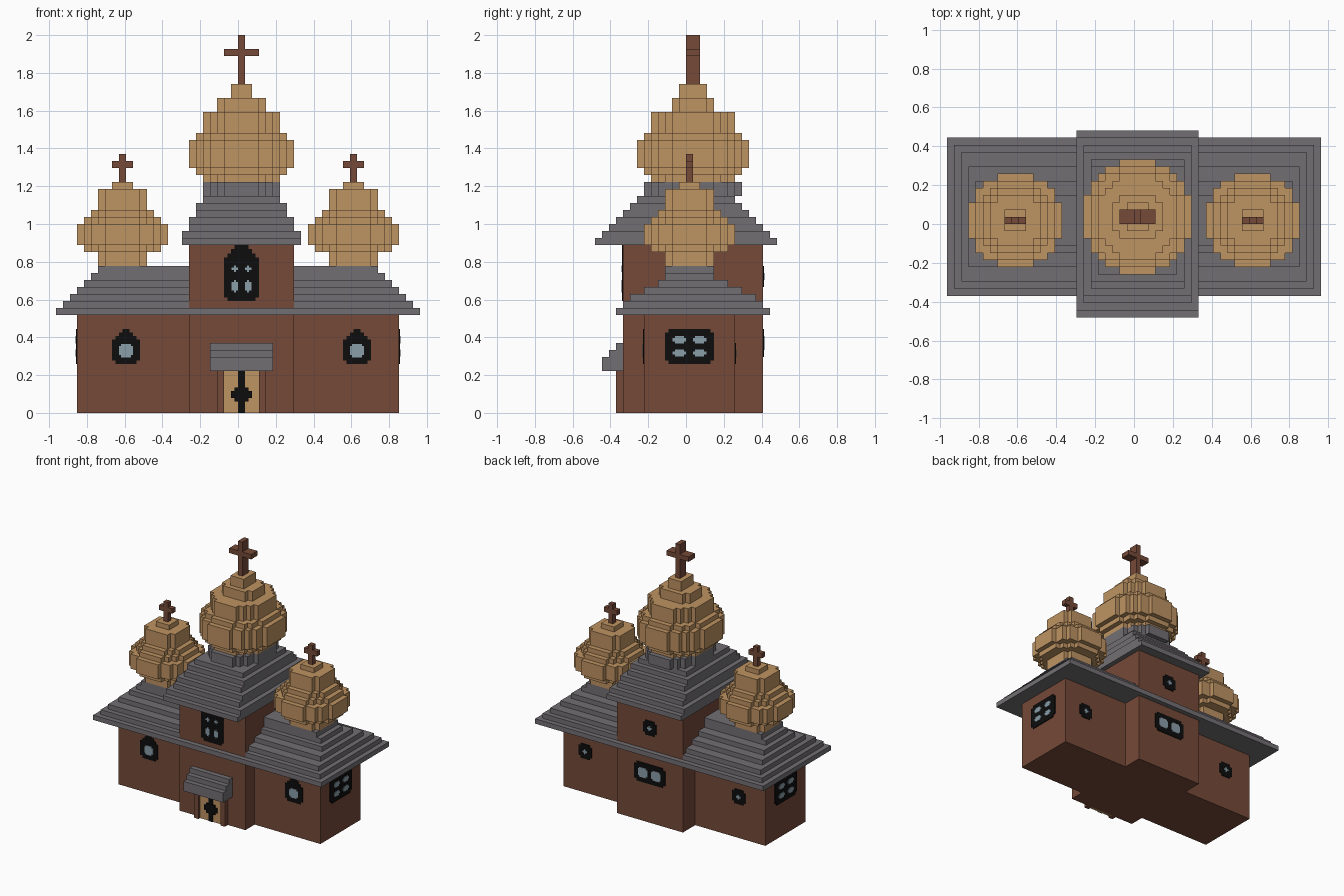
import bpy, bmesh, math
from mathutils import Matrix, Vector

cube = bpy.data.objects.get("Cube")
if cube:
    bpy.data.objects.remove(cube, do_unlink=True)

V = 2 / 54  # size of one block


def material(name, rgb):
    m = bpy.data.materials.new(name)
    m.use_nodes = True
    m.diffuse_color = (*rgb, 1)
    bsdf = m.node_tree.nodes["Principled BSDF"]
    bsdf.inputs["Base Color"].default_value = (*rgb, 1)
    bsdf.inputs["Roughness"].default_value = 0.9
    return m


BROWN = material("brown timber", (0.178, 0.068, 0.040))
TAN = material("tan shingle", (0.515, 0.292, 0.122))
GREY = material("grey roof", (0.171, 0.159, 0.174))
BLACK = material("black iron", (0.004, 0.004, 0.004))
GLASS = material("pale glass", (0.254, 0.342, 0.402))


def finish(name, bm, mat, matrix=Matrix()):
    bmesh.ops.recalc_face_normals(bm, faces=bm.faces)
    me = bpy.data.meshes.new(name)
    bm.to_mesh(me)
    bm.free()
    me.materials.append(mat)
    ob = bpy.data.objects.new(name, me)
    ob.matrix_world = matrix
    bpy.context.collection.objects.link(ob)
    return ob


def blocks(name, boxes, mat):
    """One object from boxes (x0, x1, y0, y1, z0, z1) in block units."""
    bm = bmesh.new()
    for x0, x1, y0, y1, z0, z1 in boxes:
        mid = Vector((x0 + x1, y0 + y1, z0 + z1)) * V / 2
        size = Vector((x1 - x0, y1 - y0, z1 - z0)) * V
        bmesh.ops.create_cube(bm, size=1, matrix=Matrix.Translation(mid) @ Matrix.Diagonal((*size, 1)))
    return finish(name, bm, mat)


def disc(x0, x1, y0, y1, z0, z1):
    """Rows of boxes filling a blocky ellipse."""
    cx, cy, rx, ry = (x0 + x1) / 2, (y0 + y1) / 2, (x1 - x0) / 2, (y1 - y0) / 2
    rx2, ry2 = rx + 0.4 / rx, ry + 0.4 / ry
    rows = []
    for y in range(y0, y1):
        cells = [x for x in range(x0, x1)
                 if ((x + .5 - cx) / rx2) ** 2 + ((y + .5 - cy) / ry2) ** 2 <= 1]
        if cells:
            rows.append((cells[0], cells[-1] + 1, y, y + 1, z0, z1))
    return rows


def plate(name, pts, wall, angle, mat, thick):
    """Thin upright plate on a wall; angle 0 faces the front."""
    bm = bmesh.new()
    face = bm.faces.new([bm.verts.new((u * V, 0, v * V)) for u, v in pts])
    ext = bmesh.ops.extrude_face_region(bm, geom=[face])
    verts = [g for g in ext["geom"] if isinstance(g, bmesh.types.BMVert)]
    bmesh.ops.translate(bm, verts=verts, vec=(0, -thick, 0))
    m = Matrix.Translation(Vector(wall) * V) @ Matrix.Rotation(math.radians(angle), 4, "Z")
    return finish(name, bm, mat, m)


def notched(w, h, c=0.5, u=0, v=0):
    """Rectangle with square-cut corners."""
    a, b = w / 2, h / 2
    quarter = [(a, b - c), (a - c, b - c), (a - c, b)]
    pts = quarter + [(-x, y) for x, y in reversed(quarter)]
    pts += [(-x, -y) for x, y in quarter] + [(x, -y) for x, y in reversed(quarter)]
    return [(x + u, y + v) for x, y in pts]


def arch(a, h, step):
    """Window outline with a stepped top, base at v = 0."""
    half = [(a - .5, 0), (a - .5, .5), (a, .5), (a, h - 3 * step), (a - .5, h - 3 * step),
            (a - .5, h - 2 * step), (a - 1, h - 2 * step), (a - 1, h - step),
            (a - 1.5, h - step), (a - 1.5, h)]
    return half + [(-x, y) for x, y in reversed(half)]


def window(name, outline, panes, wall, angle):
    plate(name + "_frame", outline, wall, angle, BLACK, 0.006)
    for i, (u, v, w, h) in enumerate(panes):
        plate(f"{name}_pane_{i + 1}", notched(w, h, 0.3, u, v), wall, angle, GLASS, 0.009)


# Walls
blocks("wing_walls", [(-23, -7, -6, 7, 0, 14), (8, 23, -6, 7, 0, 14)], BROWN)
blocks("tower_walls", [(-7, 8, -9, 11, 0, 24)], BROWN)

# Stepped lower roof: eave slab, then layers on each wing
blocks("eave", [(-26, 26, -10, 12, 14, 15)], GREY)
depth = [(-9, 11), (-8, 10), (-6, 8), (-4, 6), (-3, 4), (-3, 4)]
for name, side in (("left", 1), ("right", -1)):
    layers = []
    for k, (y0, y1) in enumerate(depth):
        x = 25 - k
        span = (8, x) if side > 0 else (-x, -7)
        layers.append((*span, y0, y1, 15 + k, 16 + k))
    blocks(name + "_wing_roof", layers, GREY)

# Stepped tower roof and round neck
x_in = [0, 0, 1, 1, 2, 2, 3]
y_in = [0, 1, 2, 3, 4, 5, 6]
blocks("tower_roof", [(-8 + a, 9 - a, -13 + b, 13 - b, 24 + k, 25 + k)
                      for k, (a, b) in enumerate(zip(x_in, y_in))], GREY)
blocks("tower_neck", disc(-5, 6, -6, 8, 31, 33), GREY)

# Main dome: x0, x1, y0, y1, z0, z1 of each layer
main = [(-5, 6, -5, 7, 33, 34), (-6, 7, -6, 8, 34, 35), (-7, 8, -7, 9, 35, 39),
        (-6, 7, -6, 8, 39, 40), (-5, 6, -5, 7, 40, 43), (-3, 4, -2, 4, 43, 45),
        (-1, 2, -1, 3, 45, 47)]
blocks("main_dome", [b for layer in main for b in disc(*layer)], TAN)
blocks("main_cross", [(0, 1, 0, 2, 47, 54), (-2, 3, 0, 2, 51, 52)], BROWN)

# Side domes: radius in whole blocks around the centre block, z0, z1
profile = [(3, 21, 23), (5, 23, 24), (6, 24, 27), (5, 27, 28), (4, 28, 29), (3, 29, 32), (1, 32, 33)]
for name, c in (("left", 16), ("right", -17)):
    rows = [b for r, z0, z1 in profile for b in disc(c - r, c + 1 + r, -r, r + 1, z0, z1)]
    blocks(name + "_dome", rows, TAN)
    blocks(name + "_cross", [(c, c + 1, 0, 1, 33, 37), (c - 1, c + 2, 0, 1, 35, 36)], BROWN)

# Porch
blocks("canopy", [(-4, 5, -12, -9, 6, 8), (-4, 5, -11, -9, 8, 9), (-4, 5, -10, -9, 9, 10)], GREY)
blocks("door_posts", [(-3, -2, -10, -9, 0, 6), (3, 4, -10, -9, 0, 6)], BROWN)
blocks("door", [(-2, 3, -9.5, -9, 0, 6)], TAN)
plate("door_bar", [(-.5, 0), (.5, 0), (.5, 6), (-.5, 6)], (.5, -9.5, 0), 0, BLACK, 0.006)
plate("door_lock", notched(3, 2, 0.5), (.5, -9.5, 2.6), 0, BLACK, 0.008)

# Front windows
for name, x in (("left", 17), ("right", -16)):
    window(name + "_front_window", arch(2, 5, 0.5), [(0, 1.9, 2, 1.9)], (x, -6, 7), 0)
window("tower_window", arch(2.5, 8, 0.6),
       [(s * .95, v, .9, h) for s in (-1, 1) for v, h in ((4.6, .9), (2.1, 1.8))],
       (.5, -9, 16), 0)

# Side windows
four = [(u, v, 1.9, 1.05) for u in (-1.45, 1.45) for v in (-.95, .95)]
window("left_side_window", notched(7, 5), four, (23, .5, 9.5), 90)
window("right_side_window", notched(7, 5), four, (-23, .5, 9.5), -90)

# Back windows
small = [(0, 0, 1, 1)]
window("left_back_window", notched(3, 3), small, (18, 7, 8.5), 180)
window("right_back_window", notched(3, 3), small, (-17, 7, 8.5), 180)
window("tower_back_window", notched(3, 3), small, (.5, 11, 19.5), 180)
window("hall_back_window", notched(7, 4), [(-1.5, 0, 2.2, 2), (1.5, 0, 2.2, 2)], (.5, 11, 10), 180)
